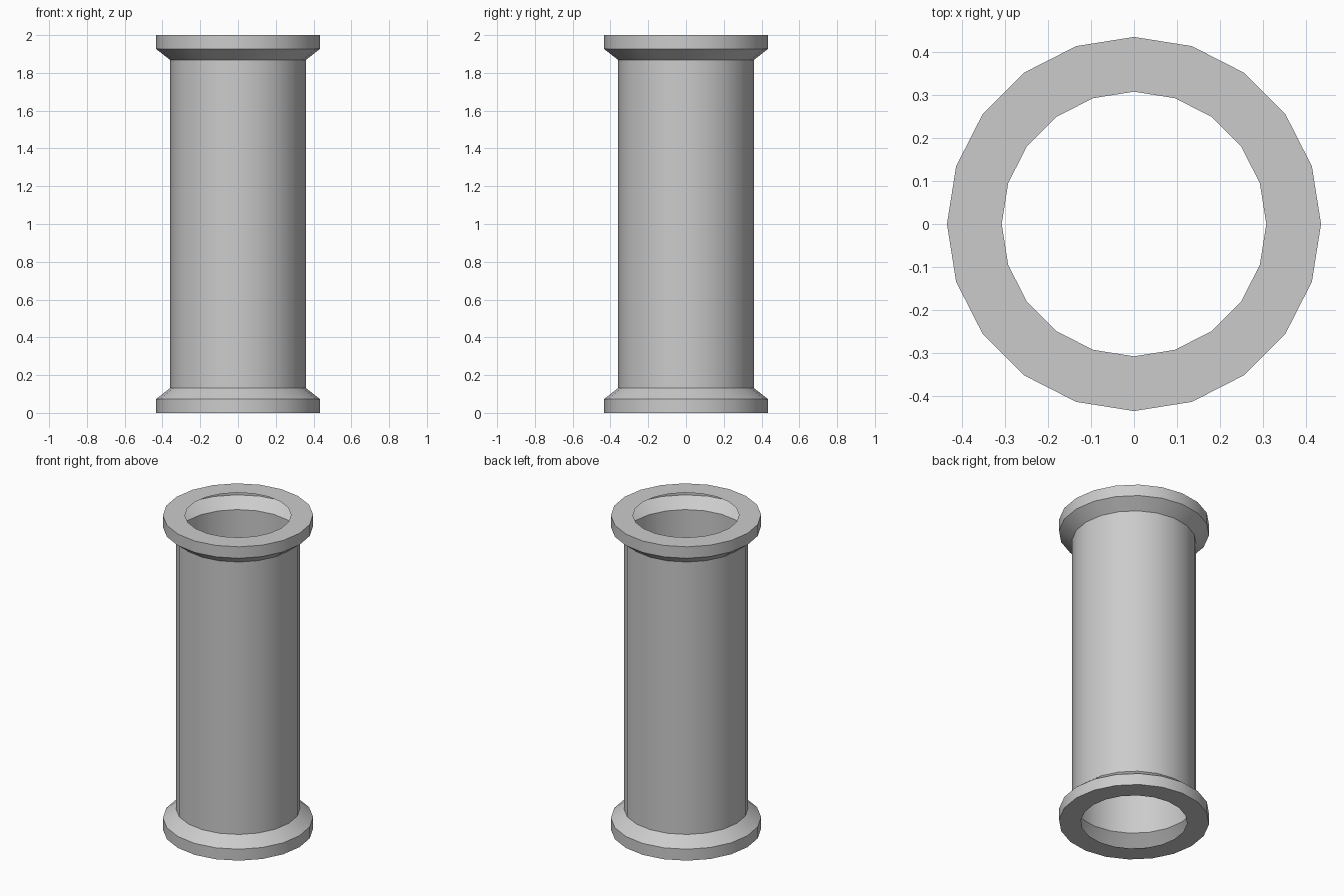
import bpy
import math

if "Cube" in bpy.data.objects:
    bpy.data.objects.remove(bpy.data.objects["Cube"])

SIDES = 20
HEIGHT = 2.0


def lathe(name, profile):
    """Revolve (radius, z) points, listed bottom to top along the outside, as an open shell."""
    verts = [(r * math.cos(2 * math.pi * i / SIDES), r * math.sin(2 * math.pi * i / SIDES), z)
             for r, z in profile for i in range(SIDES)]
    faces = []
    for k in range(len(profile) - 1):
        for i in range(SIDES):
            j = (i + 1) % SIDES
            a, b = k * SIDES, (k + 1) * SIDES
            faces.append((a + i, a + j, b + j, b + i))
    mesh = bpy.data.meshes.new(name)
    mesh.from_pydata(verts, [], faces)
    mesh.update()
    obj = bpy.data.objects.new(name, mesh)
    bpy.context.collection.objects.link(obj)
    bpy.ops.object.select_all(action='DESELECT')
    obj.select_set(True)
    bpy.context.view_layer.objects.active = obj
    bpy.ops.object.shade_smooth_by_angle(angle=math.radians(30))
    return obj


# Collar profile: flat ring, straight rim, then a chamfer into the tube
collar = [(0.307, 0.0), (0.434, 0.0), (0.434, 0.073), (0.359, 0.132)]
upper = [(r, HEIGHT - z) for r, z in reversed(collar)]

lathe("lower_collar", collar)
lathe("upper_collar", upper)

# Thin-walled tube between the collars
lathe("tube", [collar[-1], upper[0]])
